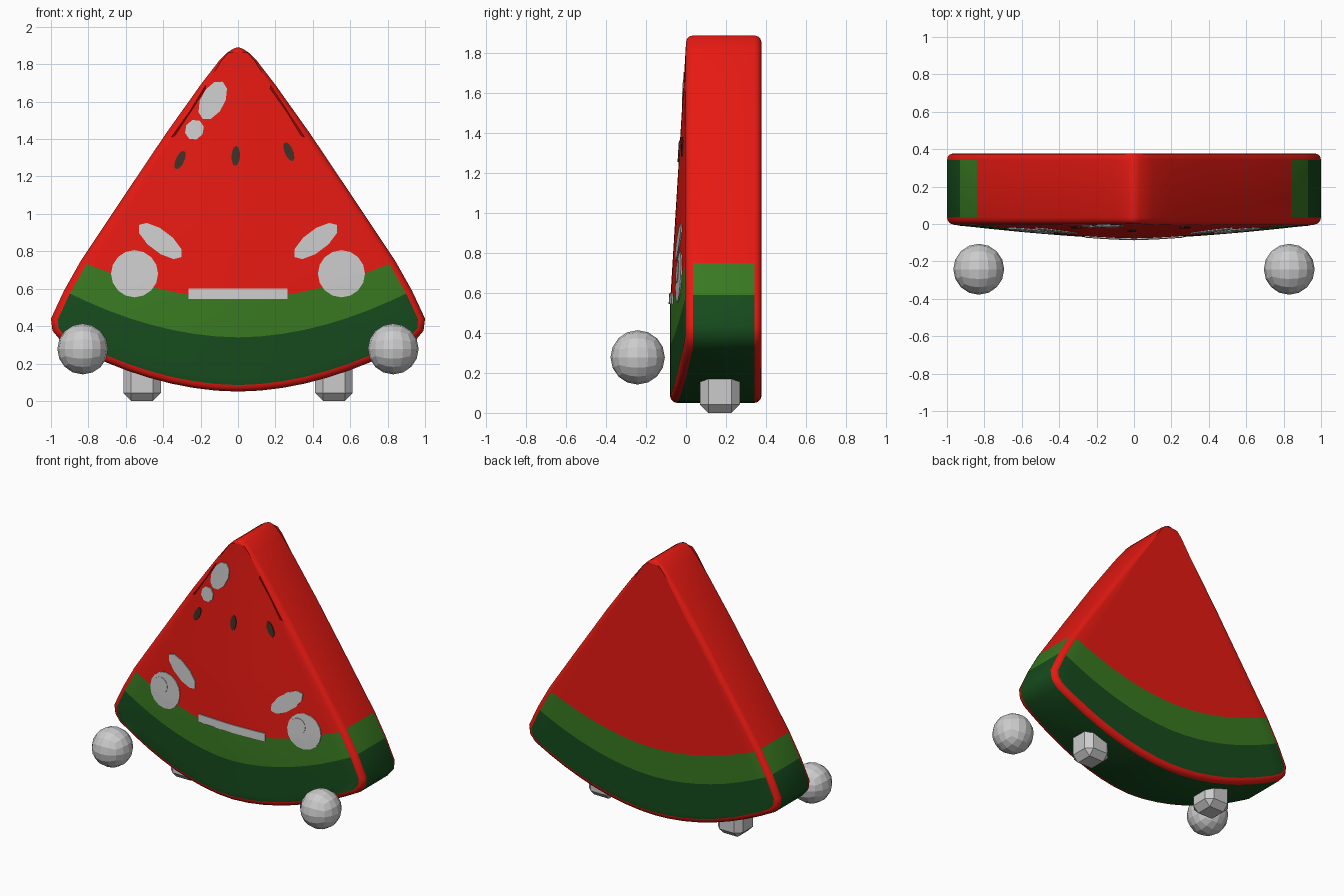
import bpy, bmesh
from math import sin, cos, pi, radians
from mathutils import Vector, Matrix
from mathutils.bvhtree import BVHTree

if "Cube" in bpy.data.objects:
    bpy.data.objects.remove(bpy.data.objects["Cube"])


def material(name, rgb):
    m = bpy.data.materials.new(name)
    m.diffuse_color = (*rgb, 1)
    m.use_nodes = True
    m.node_tree.nodes["Principled BSDF"].inputs["Base Color"].default_value = m.diffuse_color
    return m


def finish(name, bm, mats=(), smooth=False):
    bmesh.ops.recalc_face_normals(bm, faces=bm.faces[:])
    me = bpy.data.meshes.new(name)
    bm.to_mesh(me)
    bm.free()
    for m in mats:
        me.materials.append(m)
    ob = bpy.data.objects.new(name, me)
    bpy.context.collection.objects.link(ob)
    if smooth:
        bpy.ops.object.select_all(action='DESELECT')
        ob.select_set(True)
        bpy.context.view_layer.objects.active = ob
        bpy.ops.object.shade_smooth_by_angle(angle=radians(40))
    return ob


red = material("flesh_red", (0.80, 0.01, 0.006))
light = material("rind_light", (0.04, 0.19, 0.015))
dark = material("rind_dark", (0.008, 0.07, 0.012))
brown = material("seed_brown", (0.05, 0.03, 0.02))

# Slice body: rows of (half width, z at the edge, z at the centre)
rows = [(0.95, 0.325, 0.05), (0.992, 0.375, 0.12), (1.0, 0.44, 0.20),
        (0.93, 0.59, 0.34), (0.84, 0.75, 0.545), (0.62, 1.08, 0.96),
        (0.385, 1.43, 1.38), (0.20, 1.69, 1.67), (0.10, 1.82, 1.825),
        (0.06, 1.86, 1.867), (0.03, 1.88, 1.89)]
N = 16
bm = bmesh.new()
front, back = [], []
for w, e, c in rows:
    f, b = [], []
    for i in range(N + 1):
        u = 2 * i / N - 1
        x, z = u * w, c + (e - c) * abs(u) ** 1.9
        bulge = 0.08 * (1 - abs(u) ** 1.5) * min(1, max(0, (1.85 - c) / 1.3))
        f.append(bm.verts.new((x, -bulge, z)))
        b.append(bm.verts.new((x, 0.378, z)))
    front.append(f)
    back.append(b)


def band(r):
    return 2 if r < 3 else 1 if r < 4 else 0


def quad(vs, r):
    bm.faces.new(vs).material_index = band(r)


R = len(rows) - 1
for r in range(R):
    for g in (front, back):
        for i in range(N):
            quad((g[r][i], g[r][i + 1], g[r + 1][i + 1], g[r + 1][i]), r)
    for i in (0, N):
        quad((front[r][i], front[r + 1][i], back[r + 1][i], back[r][i]), r)
for r in (0, R):
    for i in range(N):
        quad((front[r][i], front[r][i + 1], back[r][i + 1], back[r][i]), r)
bmesh.ops.recalc_face_normals(bm, faces=bm.faces[:])
rim = set()
for g in (front, back):
    loop = g[0] + [row[N] for row in g[1:]] + g[R][-2::-1] + [row[0] for row in g[R - 1:0:-1]]
    for a, b in zip(loop, loop[1:] + loop[:1]):
        rim.add(bm.edges.get((a, b)))
bmesh.ops.bevel(bm, geom=list(rim), offset=0.035, segments=3, profile=0.5, affect='EDGES')
surface = BVHTree.FromBMesh(bm)
finish("slice_body", bm, (red, light, dark), True)


def on_front(x, z, lift):
    hit = surface.ray_cast(Vector((x, -2, z)), Vector((0, 1, 0)))[0]
    return (x, (hit.y if hit else 0) - lift, z)


# Flat patches that follow the front face
def disc(name, x, z, a, b, tilt=0, sides=16, lift=0.006, mats=()):
    bm = bmesh.new()
    t = radians(tilt)
    mid = bm.verts.new(on_front(x, z, lift))
    rings = []
    for k, l in ((0.5, lift), (1, lift), (1, -0.01)):
        ring = []
        for i in range(sides):
            p, q = k * a * cos(2 * pi * i / sides), k * b * sin(2 * pi * i / sides)
            ring.append(bm.verts.new(on_front(x + p * cos(t) - q * sin(t),
                                              z + p * sin(t) + q * cos(t), l)))
        rings.append(ring)
    for i in range(sides):
        j = (i + 1) % sides
        bm.faces.new((mid, rings[0][i], rings[0][j]))
        for p, q in zip(rings, rings[1:]):
            bm.faces.new((p[i], q[i], q[j], p[j]))
    finish(name, bm, mats)


for s, side in ((-1, "left"), (1, "right")):
    disc("eye_" + side, s * 0.553, 0.68, 0.126, 0.126)
    disc("eye_glint_" + side, s * 0.548 - 0.042, 0.707, 0.057, 0.057, lift=0.009)
    disc("eyebrow_" + side, s * 0.416, 0.855, 0.143, 0.058, -s * -37, 10)
disc("shine_large", -0.135, 1.607, 0.113, 0.064, 62, 10)
disc("shine_small", -0.233, 1.45, 0.056, 0.05, 60, 8)
for i, (x, z, t) in enumerate(((-0.31, 1.288, 65), (-0.012, 1.31, 87), (0.272, 1.333, 113))):
    disc("seed_%d" % i, x, z, 0.054, 0.023, t, 10, mats=(brown,))

# Mouth bar
bm = bmesh.new()
cols = [[bm.verts.new(on_front(-0.265 + 0.53 * i / 8, z, l))
         for z, l in ((0.545, -0.01), (0.545, 0.007), (0.6, 0.007), (0.6, -0.01))]
        for i in range(9)]
for p, q in zip(cols, cols[1:]):
    for k in range(3):
        bm.faces.new((p[k], p[k + 1], q[k + 1], q[k]))
bm.faces.new(cols[0])
bm.faces.new(cols[-1])
finish("mouth", bm)

for s, side in ((-1, "left"), (1, "right")):
    # Floating round hand
    bm = bmesh.new()
    bmesh.ops.create_cube(bm, size=2)
    bmesh.ops.subdivide_edges(bm, edges=bm.edges[:], cuts=3, use_grid_fill=True)
    for v in bm.verts:
        v.co = Vector([sin(c * pi / 4) / cos(c * pi / 4) for c in v.co]).normalized() * 0.136
        v.co += Vector((s * 0.83, -0.242, 0.278))
    finish("hand_" + side, bm)
    # Chamfered foot
    bm = bmesh.new()
    bmesh.ops.create_cube(bm, size=1, matrix=Matrix.Translation((s * 0.513, 0.17, 0.13))
                          @ Matrix.Diagonal((0.2, 0.2, 0.26, 1)))
    bmesh.ops.bevel(bm, geom=bm.edges[:], offset=0.042, segments=1, affect='EDGES')
    finish("foot_" + side, bm)
